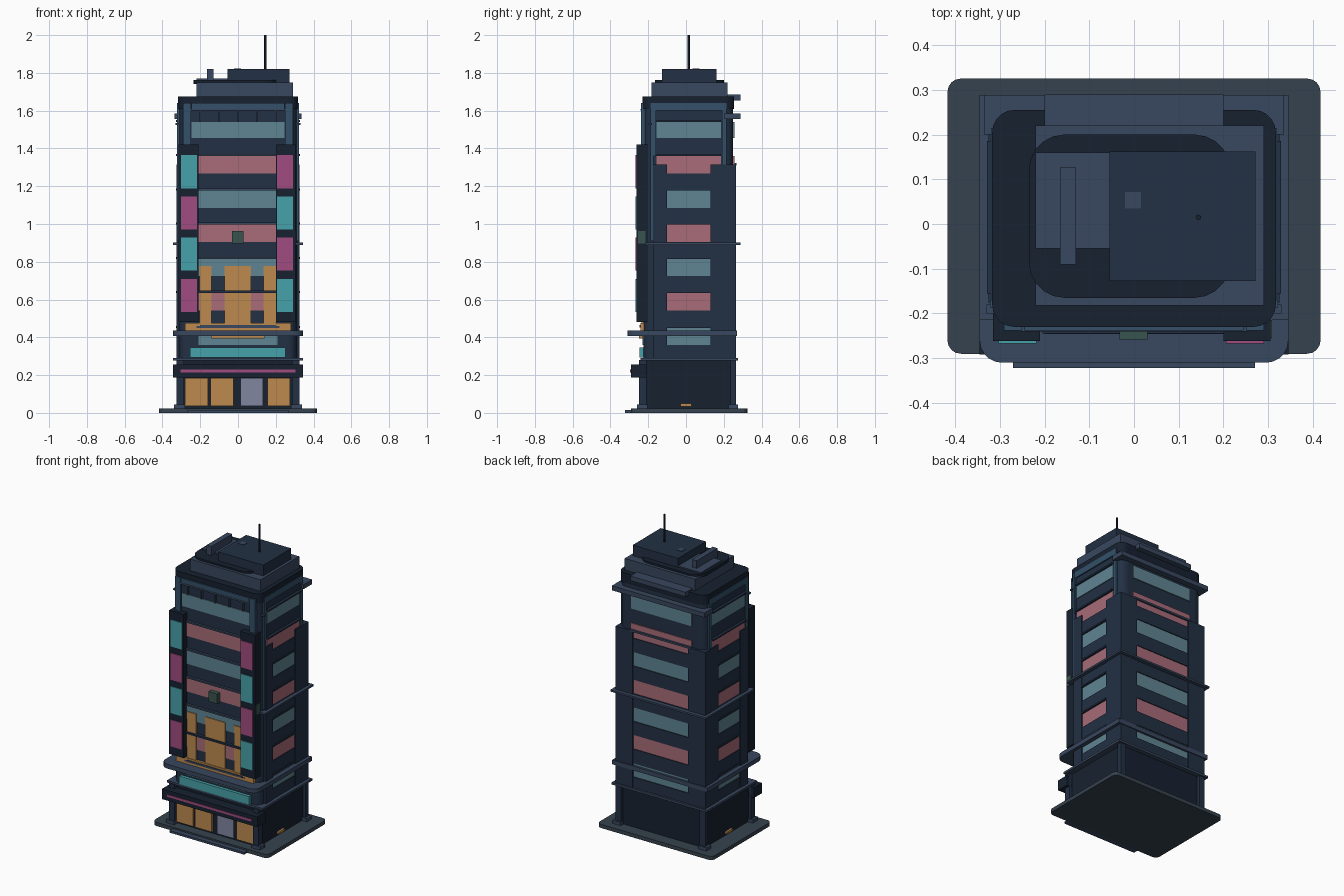
import bpy, bmesh, math

def lin(c):
    return c / 12.92 if c <= 0.04045 else ((c + 0.055) / 1.055) ** 2.4

MATS = {}
def mat(name, hexcol):
    m = bpy.data.materials.new(name)
    m.diffuse_color = [lin(int(hexcol[i:i + 2], 16) / 255) for i in (0, 2, 4)] + [1]
    MATS[name] = m

for n, h in dict(wall="223044", dark="172130", trim="38475e", ground="36424e", teal="5f8592",
                 pink="a86c78", amber="bd8a50", cyan="46a2aa", magenta="a04c80",
                 lilac="80869f", green="38544f", frame="33506a").items():
    mat(n, h)

def prism(name, x0, x1, y0, y1, z0, z1, m, r=0.0, rb=None, seg=5):
    """Box with rounded vertical edges: r at the front, rb at the back."""
    rb = r if rb is None else rb
    pts = []
    for cx, cy, rad, a in ((x1, y1, rb, 0), (x0, y1, rb, 90), (x0, y0, r, 180), (x1, y0, r, 270)):
        if rad == 0:
            pts.append((cx, cy))
            continue
        ox = cx - rad if cx == x1 else cx + rad
        oy = cy - rad if cy == y1 else cy + rad
        for i in range(seg + 1):
            t = math.radians(a + 90 * i / seg)
            pts.append((ox + rad * math.cos(t), oy + rad * math.sin(t)))
    bm = bmesh.new()
    f = bm.faces.new([bm.verts.new((x, y, z0)) for x, y in pts])
    top = bmesh.ops.extrude_face_region(bm, geom=[f])["geom"]
    bmesh.ops.translate(bm, vec=(0, 0, z1 - z0), verts=[v for v in top if isinstance(v, bmesh.types.BMVert)])
    bmesh.ops.recalc_face_normals(bm, faces=bm.faces)
    me = bpy.data.meshes.new(name)
    bm.to_mesh(me)
    bm.free()
    me.materials.append(MATS[m])
    ob = bpy.data.objects.new(name, me)
    bpy.context.collection.objects.link(ob)
    return ob

def pair(name, x0, x1, *rest, **kw):
    prism(name + "_right", x0, x1, *rest, **kw)
    prism(name + "_left", -x1, -x0, *rest, **kw)

# Pavement and front step
prism("pavement", -0.417, 0.417, -0.29, 0.325, 0, 0.024, "ground", r=0.03, seg=4)
prism("front_step", -0.27, 0.27, -0.322, -0.28, 0, 0.014, "trim")

# Main masses
prism("ground_floor", -0.305, 0.305, -0.225, 0.245, 0.02, 0.29, "dark")
prism("tower_body", -0.312, 0.312, -0.225, 0.25, 0.28, 1.65, "wall", r=0.05)
prism("parapet", -0.317, 0.317, -0.23, 0.255, 1.61, 1.675, "dark", r=0.05)

# Ground floor corner pillars
pair("front_pillar", 0.285, 0.325, -0.25, -0.21, 0.02, 0.28, "wall")
pair("back_pillar", 0.285, 0.325, 0.235, 0.265, 0.02, 0.28, "wall")
pair("pillar_foot_front", 0.28, 0.34, -0.26, -0.205, 0.02, 0.045, "trim")
pair("pillar_foot_back", 0.28, 0.34, 0.225, 0.275, 0.02, 0.045, "trim")
pair("side_lamp", 0.3, 0.318, -0.03, 0.03, 0.035, 0.05, "amber")

# Wall piers up to the set-back
pair("side_pier_front", 0.3, 0.325, -0.175, -0.10, 0.28, 1.315, "wall")
pair("side_pier_back", 0.3, 0.325, 0.13, 0.265, 0.28, 1.315, "wall")
pair("back_pier", 0.2, 0.325, 0.235, 0.265, 0.28, 1.315, "wall")
pair("side_fin", 0.3, 0.322, -0.187, -0.172, 0.91, 1.64, "frame")
pair("upper_side_frame_front", 0.3, 0.32, -0.187, -0.16, 1.36, 1.64, "frame")
pair("upper_side_frame_back", 0.3, 0.32, 0.19, 0.215, 1.315, 1.64, "frame")
pair("upper_side_frame_top", 0.3, 0.32, -0.187, 0.215, 1.60, 1.64, "frame")

# Window bands floor by floor on all four sides
floors = [(0.36, 0.45), (0.543, 0.636), (0.724, 0.816), (0.905, 0.997),
          (1.086, 1.178), (1.268, 1.36), (1.455, 1.6)]
for i, (z0, z1) in enumerate(floors):
    col = "pink" if i % 2 else "teal"
    wide = i == 6
    sy = (-0.155, 0.185) if i >= 5 else (-0.10, 0.13)
    fx = 0.245 if wide else 0.21
    zt = 1.54 if wide else z1
    prism(f"front_window_{i}", -fx, fx, -0.23, -0.2, z0, zt, col)
    prism(f"back_window_{i}", -0.22 if i >= 5 else -0.2, 0.22 if i >= 5 else 0.2, 0.23, 0.256, z0, zt, col)
    pair(f"side_window_{i}", 0.3, 0.317, sy[0], sy[1], z0, zt, col)
    if i < 5:   # spandrels between the piers
        nz = floors[i + 1][0]
        pair(f"side_spandrel_{i}", 0.3, 0.322, -0.10, 0.13, z1, nz, "wall")
        prism(f"back_spandrel_{i}", -0.2, 0.2, 0.235, 0.262, z1, nz, "wall")
    # thin head ledges
    prism(f"front_head_{i}", -fx - 0.01, fx + 0.01, -0.24, -0.2, z1, z1 + 0.01, "trim")
    pair(f"side_head_{i}", 0.3, 0.329, sy[0], sy[1], zt, zt + 0.01, "wall")
prism("back_transom", -0.22, 0.22, 0.24, 0.268, 1.31, 1.322, "trim")
pair("side_base_wall", 0.3, 0.322, -0.10, 0.13, 0.28, 0.36, "wall")
prism("back_base_wall", -0.2, 0.2, 0.235, 0.262, 0.28, 0.36, "wall")

# Ledges running round the tower
prism("first_ledge", -0.345, 0.345, -0.24, 0.275, 0.277, 0.291, "trim")
prism("shop_canopy", -0.345, 0.345, -0.31, 0.27, 0.408, 0.436, "trim", r=0.05, rb=0)
prism("middle_ledge", -0.345, 0.345, -0.215, 0.288, 0.89, 0.902, "trim")
prism("upper_back_ledge", -0.335, 0.335, 0.2, 0.288, 1.555, 1.585, "trim")
prism("back_cornice", -0.2, 0.2, 0.2, 0.289, 1.655, 1.685, "trim")

# Crown frame on the front
prism("crown_beam", -0.245, 0.245, -0.238, -0.2, 1.605, 1.64, "frame")
pair("crown_post", 0.25, 0.29, -0.238, -0.19, 1.42, 1.64, "frame")
for i in range(5):
    x = -0.2 + i * 0.1
    prism(f"crown_mullion_{i}", x - 0.003, x + 0.003, -0.238, -0.2, 1.54, 1.61, "trim")
prism("crown_rail", -0.33, 0.33, -0.2, -0.18, 1.525, 1.535, "trim")

# Sign towers with alternating panels
for side, x0, x1 in (("left", -0.315, -0.21), ("right", 0.2, 0.305)):
    prism(f"sign_tower_{side}", x0, x1, -0.262, -0.2, 0.48, 1.42, "dark")
    px = x0 + (0.012 if side == "left" else 0.006)
    for k in range(4):
        z = 0.535 + k * 0.218
        c = "magenta" if (k % 2 == 0) == (side == "left") else "cyan"
        prism(f"sign_panel_{side}_{k}", px, px + 0.085, -0.267, -0.25, z, z + 0.175, c)

# Lit amber windows above the canopy
for i, (a, b) in enumerate(((-0.205, -0.14), (-0.072, 0.07), (0.135, 0.2))):
    prism(f"lit_window_{i}", a, b, -0.236, -0.2, 0.436, 0.777, "amber")
prism("lit_strip", -0.28, 0.28, -0.24, -0.2, 0.436, 0.475, "amber")
prism("lit_window_rail", -0.205, 0.205, -0.245, -0.2, 0.635, 0.647, "wall")
prism("lit_strip_rail", -0.2, 0.2, -0.246, -0.2, 0.452, 0.464, "trim")
prism("canopy_light", -0.14, 0.14, -0.25, -0.2, 0.395, 0.408, "amber")

# Shop front
prism("shop_sign", -0.255, 0.252, -0.245, -0.2, 0.293, 0.345, "cyan")
prism("awning", -0.345, 0.345, -0.292, -0.21, 0.188, 0.255, "dark")
prism("awning_stripe", -0.305, 0.305, -0.296, -0.28, 0.215, 0.23, "magenta")
for i, x in enumerate((-0.28, -0.145, 0.012, 0.155)):
    prism(f"shop_window_{i}", x, x + 0.12, -0.236, -0.2, 0.036, 0.186, "lilac" if i == 2 else "amber")
prism("vent_box", -0.032, 0.03, -0.258, -0.2, 0.897, 0.962, "green")
prism("side_vent_box", 0.295, 0.308, -0.255, -0.215, 0.897, 0.962, "green")

# Rooftop blocks, duct and mast
prism("roof_lower_block", -0.22, 0.29, -0.182, 0.22, 1.66, 1.75, "trim")
prism("roof_deck", -0.235, 0.215, -0.165, 0.2, 1.74, 1.762, "dark", r=0.08)
prism("roof_side_slab", -0.22, -0.055, -0.055, 0.16, 1.75, 1.77, "trim")
prism("roof_plant_room", -0.055, 0.272, -0.127, 0.162, 1.74, 1.82, "wall")
prism("roof_hatch", -0.02, 0.016, 0.035, 0.072, 1.81, 1.823, "trim")
prism("roof_duct", -0.165, -0.13, -0.09, 0.126, 1.75, 1.82, "trim")
prism("mast", 0.138, 0.15, 0.009, 0.021, 1.80, 2.0, "dark", r=0.0055, seg=2)
